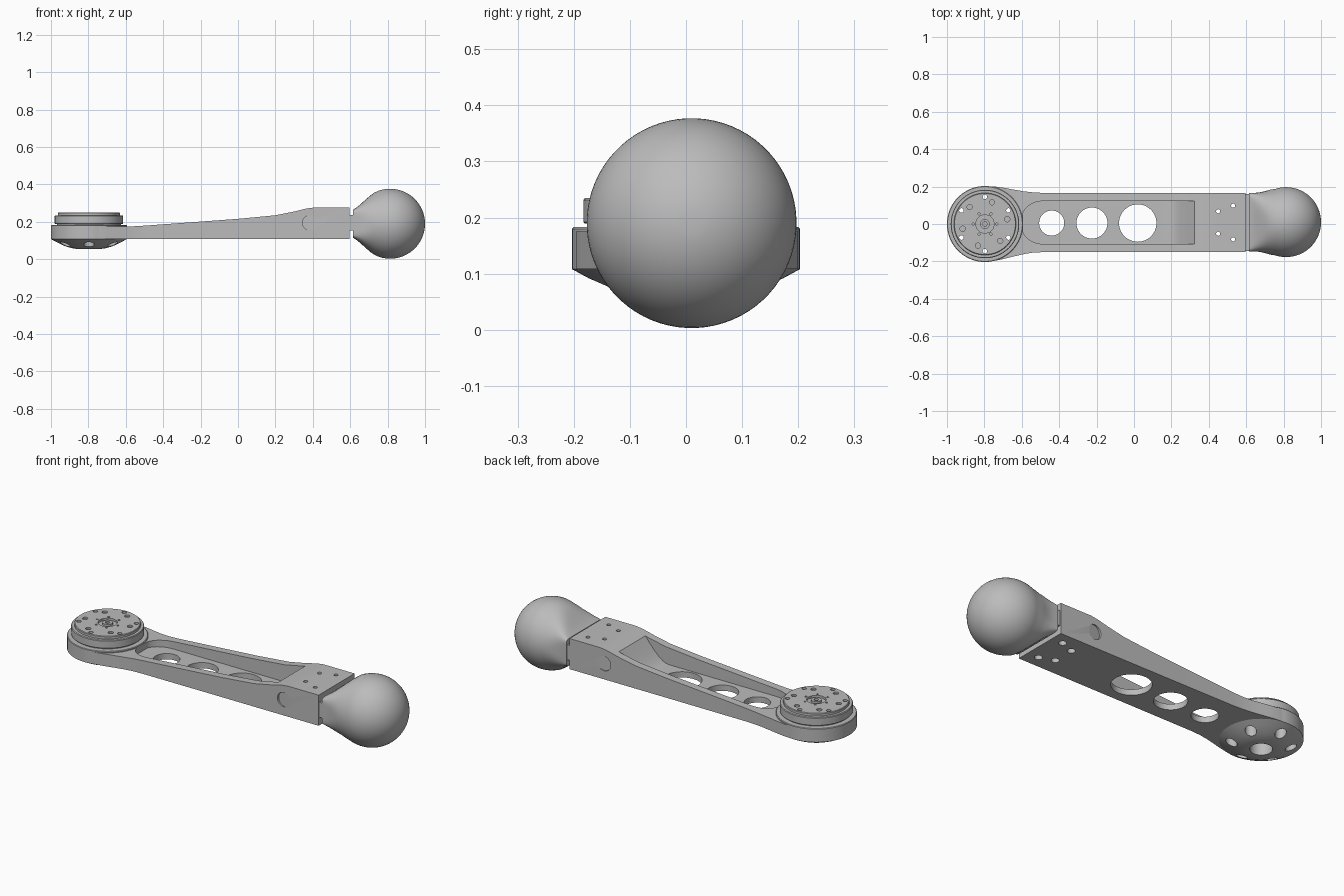
import bpy, bmesh
from math import sin, cos, pi, radians, sqrt, copysign

cube = bpy.data.objects.get("Cube")
if cube:
    bpy.data.objects.remove(cube, do_unlink=True)

grey = bpy.data.materials.new("machined grey")
grey.use_nodes = True
grey.diffuse_color = (0.5, 0.5, 0.5, 1)
grey.node_tree.nodes["Principled BSDF"].inputs["Base Color"].default_value = (0.5, 0.5, 0.5, 1)

JX = -0.797          # joint axis
CY = 0.008           # arm centre line


def loft(name, rings):
    """Skin a list of equal point rings and cap both ends."""
    bm = bmesh.new()
    rows = [[bm.verts.new(p) for p in ring] for ring in rings]
    n = len(rows[0])
    for a, b in zip(rows, rows[1:]):
        for i in range(n):
            j = (i + 1) % n
            bm.faces.new((a[i], a[j], b[j], b[i]))
    bm.faces.new(rows[0][::-1])
    bm.faces.new(rows[-1])
    bmesh.ops.recalc_face_normals(bm, faces=bm.faces)
    mesh = bpy.data.meshes.new(name)
    bm.to_mesh(mesh)
    bm.free()
    mesh.materials.append(grey)
    obj = bpy.data.objects.new(name, mesh)
    bpy.context.collection.objects.link(obj)
    return obj


def box_sections(name, sections):
    """Loft rectangles given as x, centre y, half width, bottom, top."""
    return loft(name, [[(x, y - w, lo), (x, y + w, lo), (x, y + w, hi), (x, y - w, hi)]
                       for x, y, w, lo, hi in sections])


def turned(name, profile, x=JX, y=0, n=32):
    """Solid of revolution about a vertical axis from radius, height pairs."""
    return loft(name, [[(x + r * cos(2 * pi * i / n), y + r * sin(2 * pi * i / n), z)
                        for i in range(n)] for r, z in profile])


def polar(r, degrees):
    return JX + r * cos(radians(degrees)), r * sin(radians(degrees))


def cut(obj, cutters):
    for c in cutters:
        m = obj.modifiers.new("cut", 'BOOLEAN')
        m.operation, m.solver, m.object = 'DIFFERENCE', 'EXACT', c
    bpy.context.view_layer.update()
    mesh = bpy.data.meshes.new_from_object(obj.evaluated_get(bpy.context.evaluated_depsgraph_get()))
    obj.modifiers.clear()
    obj.data = mesh


# Arm beam: flares into the joint, rises toward the ball
arm = box_sections("arm_beam", [
    (x, CY * min(1, (x + 0.8) / 0.25), w, 0.108, z) for x, w, z in [
        (-0.79, 0.2, 0.175), (-0.74, 0.198, 0.175), (-0.69, 0.189, 0.175), (-0.64, 0.178, 0.175),
        (-0.59, 0.168, 0.175), (-0.54, 0.161, 0.177), (-0.48, 0.158, 0.181), (0, 0.157, 0.216),
        (0.2, 0.157, 0.235), (0.3, 0.157, 0.255), (0.37, 0.157, 0.272), (0.41, 0.157, 0.277),
        (0.597, 0.157, 0.277)]])

# Pocket: rounded at the joint end, ramp at the ball end
pocket = []
for i in range(1, 9):
    t = i / 8 * pi / 2
    pocket.append((-0.482 - 0.115 * cos(t + 0.0), CY, 0.03 + 0.085 * sin(t), 0.14, 0.4))
for i in range(9):
    t = i / 8
    pocket.append((0.18 + 0.145 * t, CY, 0.115, 0.14 + 0.122 * t * t * (1.6 - 0.6 * t), 0.4))
cutters = [box_sections("pocket_cutter", pocket)]

# Lightening holes and bolt holes
for x, r in [(-0.44, 0.067), (-0.225, 0.083), (0.02, 0.1)]:
    cutters.append(turned("window_cutter", [(r, 0), (r, 0.5)], x, 0.005, 48))
for x, w in [(0.45, 0.06), (0.53, 0.09)]:
    for s in (-1, 1):
        cutters.append(turned("bolt_cutter", [(0.02, 0), (0.02, 0.14), (0.011, 0.14), (0.011, 0.5)],
                              x, CY + s * w, 20))

# Slanted round recess on each side
for s in (-1, 1):
    face = CY + s * 0.157
    rings = []
    for d in (0, 1):
        rings.append([(0.385 + 0.04 * cos(a), face + s * (0.03 if d else -0.013 * (1 - cos(a)) / 2 + 0.001),
                       0.195 + 0.04 * sin(a)) for a in [2 * pi * i / 32 for i in range(32)]])
    cutters.append(loft("side_recess_cutter", rings))

# Joint holes: six stepped holes and a blind centre bore from below
joint_cutters = [turned("centre_bore_cutter", [(0.055, 0), (0.055, 0.2)])]
for k in range(6):
    x, y = polar(0.145, 30 + 60 * k)
    joint_cutters.append(turned("joint_bolt_cutter", [(0.028, 0), (0.028, 0.13), (0.012, 0.13), (0.012, 0.5)],
                                x, y, 20))

# Joint housing with its domed underside
housing = turned("joint_housing", [(0.07, 0.056), (0.095, 0.06), (0.13, 0.071), (0.17, 0.09), (0.203, 0.108),
                                   (0.203, 0.18), (0.2, 0.183)], n=80)
# Rotating output disc
disc = turned("output_disc", [(0.172, 0.175), (0.172, 0.189), (0.18, 0.189), (0.183, 0.192), (0.183, 0.231),
                              (0.18, 0.235), (0.166, 0.235), (0.166, 0.247), (0.163, 0.25)], n=80)

# Top details cut into the disc
disc_cutters = [turned("hub_recess_cutter", [(0.05, 0.238), (0.05, 0.3)], n=12)]
for k in range(6):
    x, y = polar(0.122, 12 + 60 * k)
    disc_cutters.append(turned("screw_recess_cutter", [(0.014, 0.235), (0.014, 0.3)], x, y, 20))
    x, y = polar(0.063, 60 * k)
    disc_cutters.append(turned("pin_cutter", [(0.006, 0.238), (0.006, 0.3)], x, y, 12))

cut(arm, cutters + joint_cutters)
cut(housing, joint_cutters)
cut(disc, joint_cutters + disc_cutters)
parts = [arm, housing, disc]

# Screw heads and centre hub
for k in range(6):
    x, y = polar(0.122, 12 + 60 * k)
    parts.append(turned("screw_head", [(0.01, 0.23), (0.01, 0.243)], x, y, 16))
hub = turned("centre_hub", [(0.026, 0.23), (0.026, 0.25)], n=24)
hub_hole = turned("hub_hole_cutter", [(0.012, 0.24), (0.012, 0.3)], n=16)
cut(hub, [hub_hole])
parts.append(hub)

# Tongue joining arm and ball across the groove
parts.append(box_sections("tongue", [(x, CY, 0.152, 0.153, 0.236) for x in (0.58, 0.63)]))

# Ball with a neck that blends from a rectangle to a circle
R, BX = 0.187, 0.813
stations = [(0.615, 0.157, 0.075, 12), (0.63, 0.157, 0.084, 8), (0.65, 0.157, 0.1, 5), (0.67, 0.159, 0.118, 3.6),
            (0.69, 0.163, 0.136, 2.8), (0.71, 0.168, 0.153, 2.3), (0.73, 0.174, 0.167, 2.1)]
for i in range(24):
    x = BX + R * cos(radians(108) * (1 - i / 24.3))
    r = sqrt(max(0, R * R - (x - BX) ** 2))
    stations.append((x, r, r, 2))


def power(v, e):
    return copysign(abs(v) ** e, v)


rings = []
for x, w, h, n in stations:
    rings.append([(x, 0.01 + w * power(cos(a), 2 / n), 0.19 + h * power(sin(a), 2 / n))
                  for a in [2 * pi * (i + 0.5) / 72 for i in range(72)]])
parts.append(loft("ball_end", rings))

# Remove the cutters, then shade smooth with sharp edges kept
for c in cutters + joint_cutters + disc_cutters + [hub_hole]:
    bpy.data.objects.remove(c, do_unlink=True)
bpy.ops.object.select_all(action='DESELECT')
for p in parts:
    p.select_set(True)
bpy.context.view_layer.objects.active = parts[0]
bpy.ops.object.shade_smooth_by_angle(angle=radians(30))
